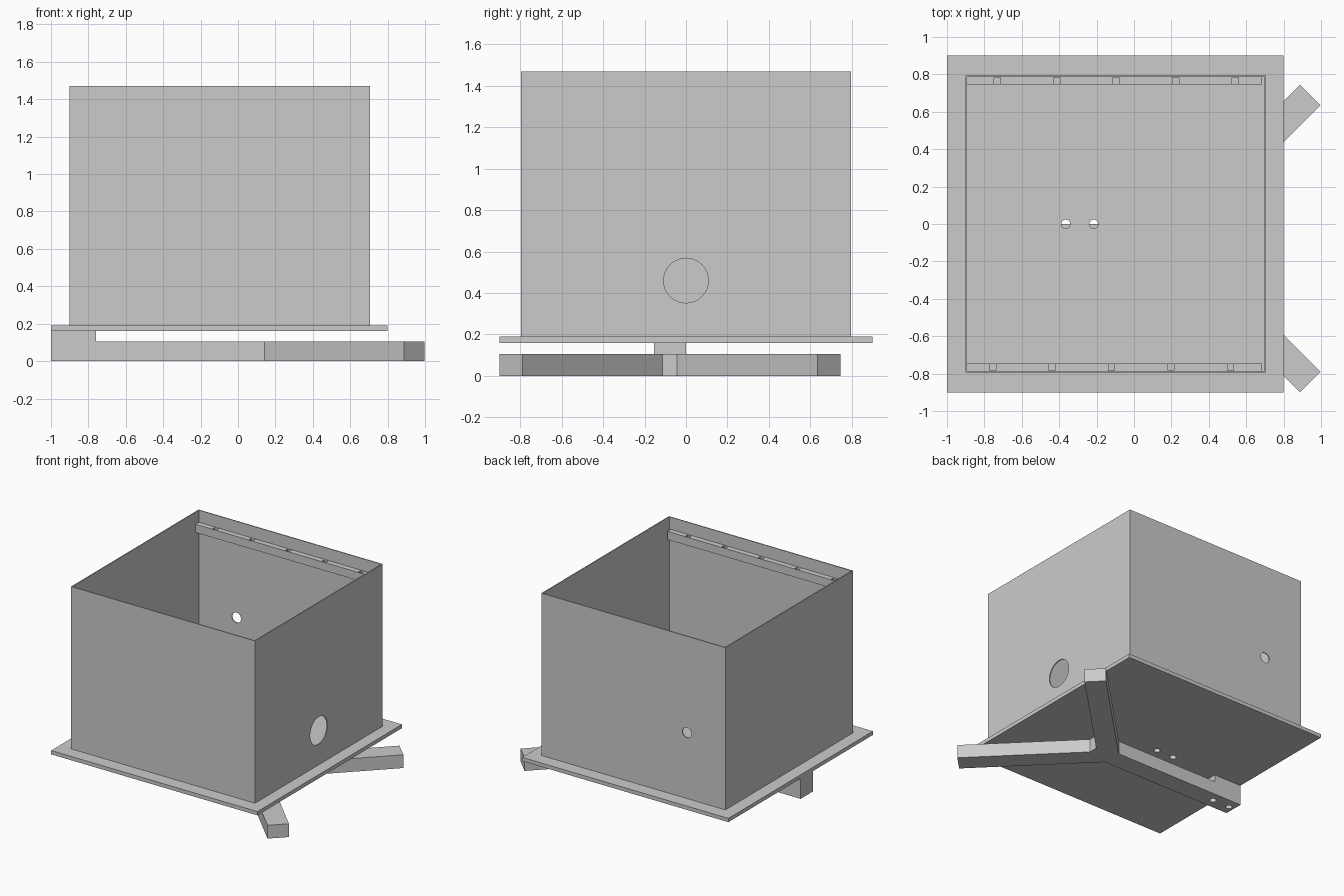
import bpy, bmesh, math
from mathutils import Matrix, Vector

if "Cube" in bpy.data.objects:
    bpy.data.objects.remove(bpy.data.objects["Cube"], do_unlink=True)

grey = bpy.data.materials.new("light grey")
grey.use_nodes = True
grey.diffuse_color = (0.6, 0.6, 0.6, 1)
grey.node_tree.nodes["Principled BSDF"].inputs["Base Color"].default_value = grey.diffuse_color


def finish(name, bm):
    bmesh.ops.recalc_face_normals(bm, faces=bm.faces)
    mesh = bpy.data.meshes.new(name)
    bm.to_mesh(mesh)
    bm.free()
    mesh.materials.append(grey)
    obj = bpy.data.objects.new(name, mesh)
    bpy.context.collection.objects.link(obj)
    return obj


def box(name, low, high):
    low, high = Vector(low), Vector(high)
    bm = bmesh.new()
    bmesh.ops.create_cube(bm, size=1, matrix=Matrix.Translation((low + high) / 2)
                          @ Matrix.Diagonal((*(high - low), 1)))
    return finish(name, bm)


def rod(centre, radius, depth, axis):
    turn = Vector((0, 0, 1)).rotation_difference(Vector(axis)).to_matrix().to_4x4()
    bm = bmesh.new()
    bmesh.ops.create_cone(bm, cap_ends=True, segments=32, radius1=radius, radius2=radius,
                          depth=depth, matrix=Matrix.Translation(centre) @ turn)
    return finish("cutter", bm)


def combine(obj, other, operation="DIFFERENCE"):
    other.hide_render = True
    mod = obj.modifiers.new("combine", "BOOLEAN")
    mod.operation, mod.object, mod.solver = operation, other, "EXACT"
    bpy.context.view_layer.objects.active = obj
    bpy.ops.object.modifier_apply(modifier=mod.name)
    bpy.data.objects.remove(other, do_unlink=True)


X, Y, Z = (1, 0, 0), (0, 1, 0), (0, 0, 1)

# Base plate with two bolt holes
plate = box("base_plate", (-1, -0.9, 0.16), (0.8, 0.9, 0.19))
for x in (-0.365, -0.215):
    combine(plate, rod((x, 0, 0.175), 0.024, 0.2, Z))

# Open thin-walled box with a large side port and a small back port
walls = box("box_walls", (-0.9, -0.795, 0.19), (0.705, 0.795, 1.47))
combine(walls, box("cutter", (-0.892, -0.787, 0), (0.697, 0.787, 2)))
combine(walls, rod((0.7, 0, 0.46), 0.108, 0.1, X))
combine(walls, rod((-0.565, 0.79, 0.71), 0.04, 0.1, Y))

# Notched rails inside the front and back walls, one turned half round
middle = -0.1075
for name, side in (("back_rail", 1), ("front_rail", -1)):
    ys = sorted((side * 0.745, side * 0.787))
    rail = box(name, (-0.892, ys[0], 1.31), (0.685, ys[1], 1.375))
    for i in range(5):
        x = middle + side * (0.0125 + 0.318 * (i - 2))
        combine(rail, box("cutter", (x - 0.017, ys[0] + 0.003, 1.35),
                          (x + 0.017, ys[1] - 0.003, 1.4)))

# Forked foot: straight stem with two diagonal arms, mirrored about its axis
axis_y = -0.0775
half = [(-1, -0.155), (0.1425, -0.155), (0.8875, -0.9), (0.9975, -0.79), (0.32, -0.1125)]
outline = half + [(x, 2 * axis_y - y) for x, y in reversed(half)]
bm = bmesh.new()
face = bm.faces.new([bm.verts.new((x, y, 0)) for x, y in outline])
top = bmesh.ops.extrude_face_region(bm, geom=[face])["geom"]
bmesh.ops.translate(bm, vec=(0, 0, 0.105), verts=[v for v in top if isinstance(v, bmesh.types.BMVert)])
foot = finish("forked_foot", bm)

# Raised block at the stem end, drilled for two bolts
combine(foot, box("end_block", (-1, -0.155, 0), (-0.76, 0, 0.16)), "UNION")
for x in (-0.955, -0.805):
    combine(foot, rod((x, axis_y, 0.08), 0.024, 0.3, Z))
